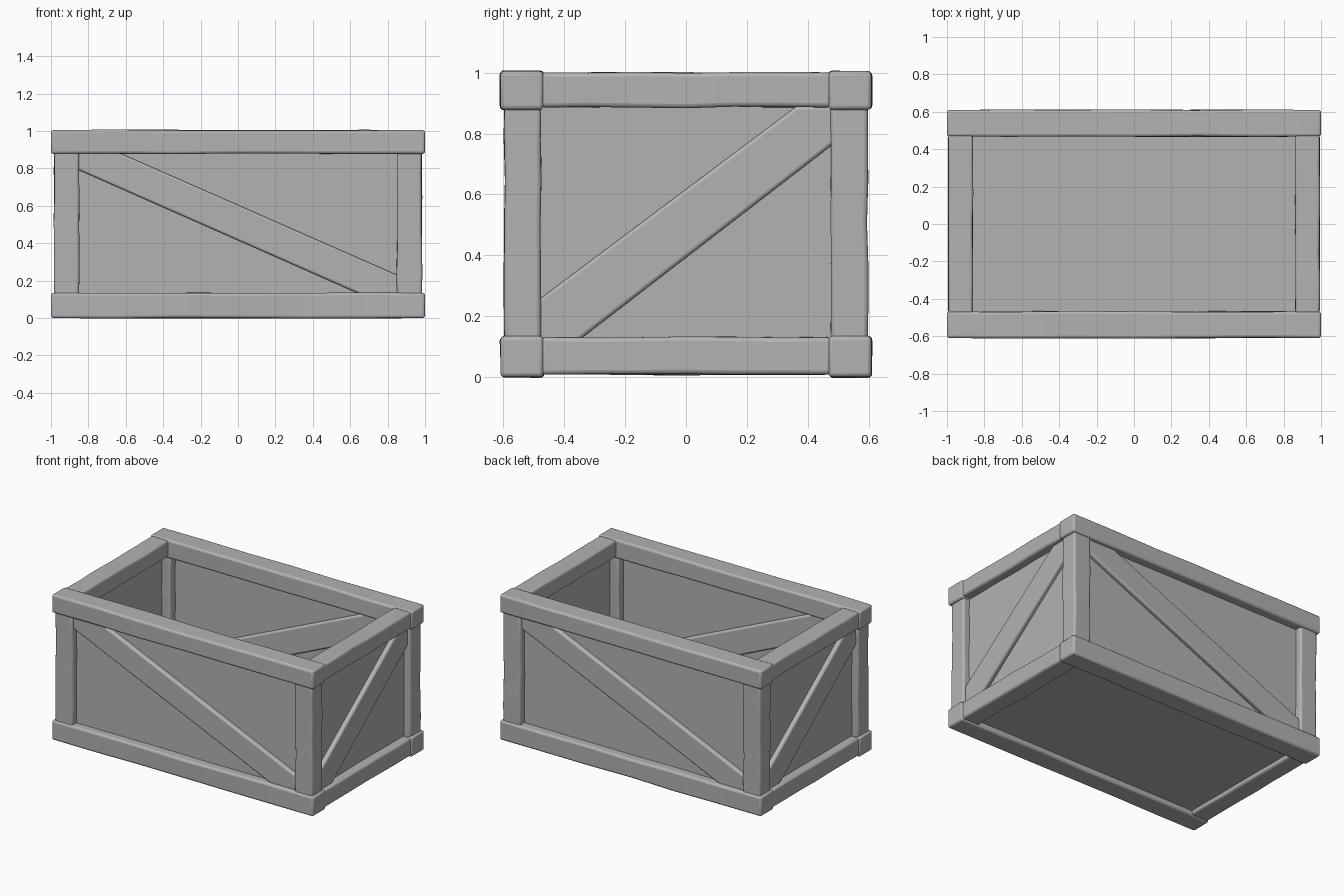
import bpy, bmesh, math, random
from mathutils import Vector

random.seed(4)
cube = bpy.data.objects.get("Cube")
if cube:
    bpy.data.objects.remove(cube, do_unlink=True)

# One plain grey for the whole crate
grey = bpy.data.materials.new("plain_grey")
grey.use_nodes = True
COLOUR = (0.45, 0.45, 0.45, 1)
grey.diffuse_color = COLOUR
grey.node_tree.nodes["Principled BSDF"].inputs["Base Color"].default_value = COLOUR


def finish(name, bm, bevel=0.0):
    bmesh.ops.recalc_face_normals(bm, faces=bm.faces)
    mesh = bpy.data.meshes.new(name)
    bm.to_mesh(mesh)
    bm.free()
    mesh.materials.append(grey)
    obj = bpy.data.objects.new(name, mesh)
    bpy.context.collection.objects.link(obj)
    if bevel:
        mod = obj.modifiers.new("rounded_edges", "BEVEL")
        mod.width = bevel
        mod.segments = 3
        mod.limit_method = "ANGLE"
        mod.angle_limit = math.radians(40)
    bpy.ops.object.select_all(action="DESELECT")
    obj.select_set(True)
    bpy.context.view_layer.objects.active = obj
    bpy.ops.object.shade_smooth_by_angle(angle=math.radians(40))
    return obj


def box(name, low, high, bevel=0.0, wobble=0.0):
    """Box between two corners; wobble gives a hand-hewn beam along its longest axis."""
    low, high = Vector(low), Vector(high)
    size, mid = high - low, (low + high) / 2
    bm = bmesh.new()
    bmesh.ops.create_cube(bm, size=1)
    for v in bm.verts:
        v.co = mid + Vector(a * b for a, b in zip(v.co, size))
    if wobble:
        axis = max(range(3), key=lambda i: size[i])
        along = [e for e in bm.edges
                 if abs(e.verts[0].co[axis] - e.verts[1].co[axis]) > size[axis] / 2]
        bmesh.ops.subdivide_edges(bm, edges=along, cuts=5)
        for v in bm.verts:
            if low[axis] + 0.01 < v.co[axis] < high[axis] - 0.01:
                for i in range(3):
                    if i != axis:
                        v.co[i] += random.uniform(-wobble, wobble)
    return finish(name, bm, bevel)


def brace(name, outline, place, near, far):
    """Diagonal plank: a mitred outline extruded between two depths."""
    bm = bmesh.new()
    face = bm.faces.new([bm.verts.new(place(u, near, z)) for u, z in outline])
    out = bmesh.ops.extrude_face_region(bm, geom=[face])
    shift = Vector(place(0, far, 0)) - Vector(place(0, near, 0))
    bmesh.ops.translate(bm, vec=shift,
                        verts=[g for g in out["geom"] if isinstance(g, bmesh.types.BMVert)])
    return finish(name, bm, 0.012)


# Corner posts
for sx, side in ((-1, "right"), (1, "left")):
    for sy, end in ((-1, "front"), (1, "back")):
        xs, ys = sorted((sx * 0.85, sx * 0.983)), sorted((sy * 0.475, sy * 0.597))
        box(f"{end}_{side}_post", (xs[0], ys[0], 0.1), (xs[1], ys[1], 0.92), 0.014, 0.003)

# Top and bottom frames: long rails overlap the short rails
for level, z0, z1 in (("bottom", 0, 0.135), ("top", 0.878, 1.005)):
    for s, end in ((-1, "front"), (1, "back")):
        ys = sorted((s * 0.468, s * 0.61))
        box(f"{level}_{end}_rail", (-1, ys[0], z0), (1, ys[1], z1), 0.014, 0.003)
    for s, side in ((-1, "right"), (1, "left")):
        xs = sorted((s * 0.862, s * 0.993))
        box(f"{level}_{side}_rail", (xs[0], -0.478, z0 + 0.008), (xs[1], 0.478, z1 - 0.004),
            0.014, 0.003)

# Thin wall panels and floor
for s, end, side in ((-1, "front", "right"), (1, "back", "left")):
    ys, xs = sorted((s * 0.53, s * 0.55)), sorted((s * 0.915, s * 0.935))
    box(f"{end}_panel", (-0.92, ys[0], 0.05), (0.92, ys[1], 0.94))
    box(f"{side}_panel", (xs[0], -0.54, 0.05), (xs[1], 0.54, 0.94))
box("floor", (-0.92, -0.54, 0.035), (0.92, 0.54, 0.06))

# Diagonal braces, the same on opposite walls after a half turn
LONG = [(-0.87, 0.80), (0.67, 0.12), (0.87, 0.12), (0.87, 0.222), (-0.65, 0.89), (-0.87, 0.89)]
SHORT = [(-0.49, 0.25), (0.363, 0.89), (0.49, 0.89), (0.49, 0.77), (-0.353, 0.12), (-0.49, 0.12)]
for s, end, side in ((-1, "back", "right"), (1, "front", "left")):
    brace(f"{end}_brace", LONG, lambda u, d, z: (s * u, -s * d, z), 0.50, 0.58)
    brace(f"{side}_brace", SHORT, lambda u, d, z: (s * d, s * u, z), 0.885, 0.965)
